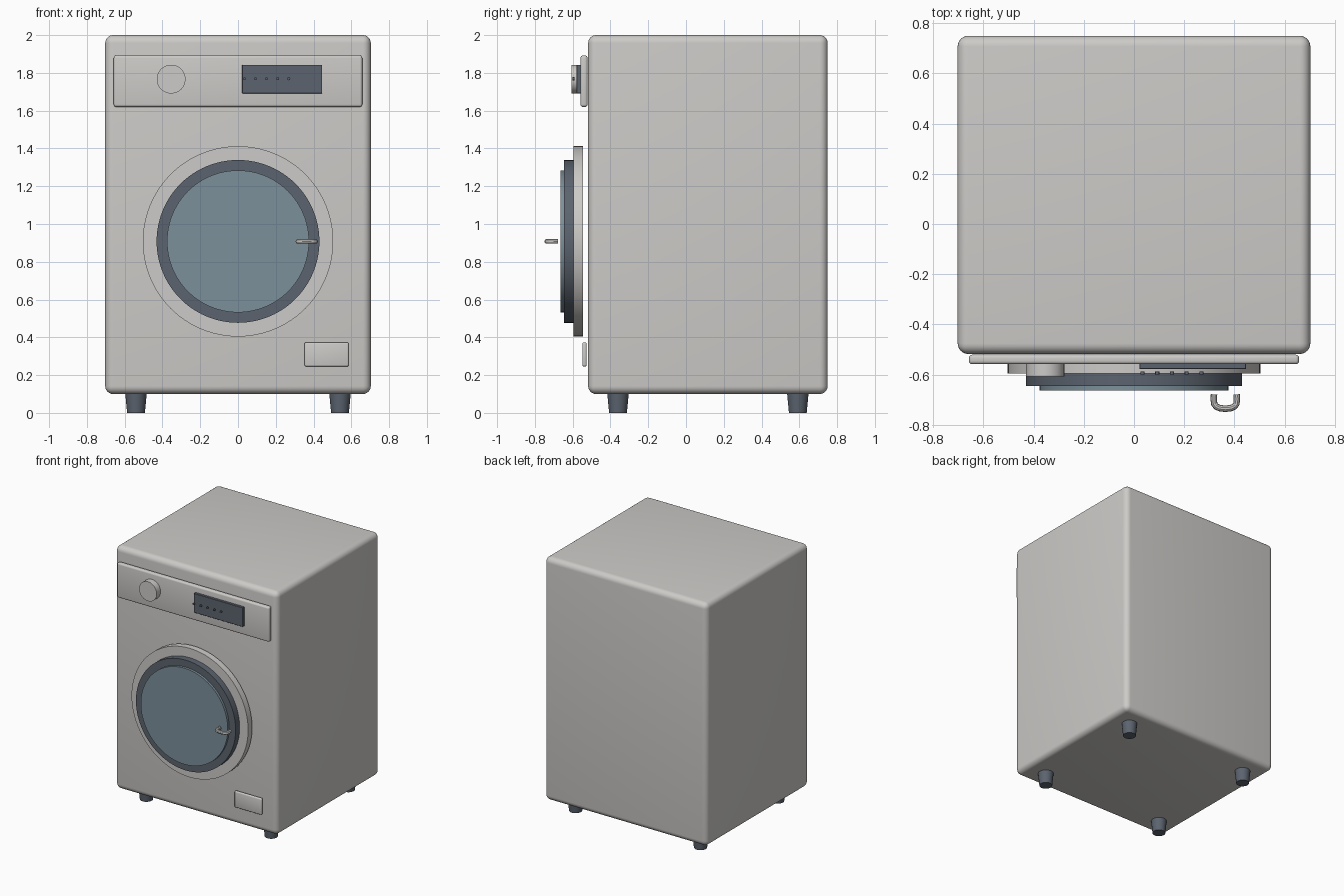
import bpy, math
from mathutils import Vector

if "Cube" in bpy.data.objects:
    bpy.data.objects.remove(bpy.data.objects["Cube"])


def lin(c):
    return c / 12.92 if c <= 0.04045 else ((c + 0.055) / 1.055) ** 2.4


def material(name, r, g, b):
    m = bpy.data.materials.new(name)
    m.diffuse_color = (lin(r / 255), lin(g / 255), lin(b / 255), 1)
    m.use_nodes = True
    m.node_tree.nodes["Principled BSDF"].inputs["Base Color"].default_value = m.diffuse_color
    return m


ENAMEL = material("warm_white_enamel", 205, 203, 200)
DARK = material("dark_slate", 92, 100, 111)
GLASS = material("blue_grey_glass", 124, 144, 154)


def finish(obj, name, mat, bevel=0, segments=4):
    obj.name = name
    obj.data.materials.append(mat)
    bpy.ops.object.transform_apply(location=False, rotation=True, scale=True)
    if bevel:
        mod = obj.modifiers.new("rounded_edges", "BEVEL")
        mod.width = bevel
        mod.segments = segments
        mod.limit_method = "ANGLE"
        bpy.ops.object.modifier_apply(modifier=mod.name)
    bpy.ops.object.shade_smooth_by_angle(angle=math.radians(35))
    return obj


def box(name, x, y, z, mat, bevel=0, segments=4):
    """Box from (min, max) ranges."""
    lo, hi = Vector((x[0], y[0], z[0])), Vector((x[1], y[1], z[1]))
    bpy.ops.mesh.primitive_cube_add(size=1, location=(lo + hi) / 2)
    obj = bpy.context.object
    obj.scale = hi - lo
    return finish(obj, name, mat, bevel, segments)


def disc(name, x, z, radius, y, mat, sides=64, bevel=0):
    """Cylinder along y between the two y values."""
    bpy.ops.mesh.primitive_cylinder_add(
        vertices=sides, radius=radius, depth=y[1] - y[0],
        location=(x, sum(y) / 2, z), rotation=(math.pi / 2, 0, 0))
    return finish(bpy.context.object, name, mat, bevel, 2)


# Cabinet
box("cabinet", (-0.703, 0.703), (-0.518, 0.75), (0.10, 2.0), ENAMEL, 0.042, 6)

# Control panel with knob, display and buttons
box("control_panel", (-0.658, 0.658), (-0.559, -0.521), (1.62, 1.892), ENAMEL, 0.013)
disc("program_knob", -0.354, 1.767, 0.076, (-0.607, -0.556), ENAMEL, 48)
box("display", (0.022, 0.446), (-0.579, -0.556), (1.692, 1.843), DARK, 0.002, 1)
for i in range(5):
    disc(f"button_{i + 1}", 0.034 + 0.0587 * i, 1.769, 0.008, (-0.6, -0.589), DARK, 16)

# Round door: outer ring, dark rim, window
DOOR_Z = 0.908
disc("door_ring", 0, DOOR_Z, 0.504, (-0.595, -0.545), ENAMEL, 96)
disc("door_rim", 0, DOOR_Z, 0.431, (-0.645, -0.592), DARK, 96)
disc("door_window", 0, DOOR_Z, 0.376, (-0.664, -0.642), GLASS, 96)

# U-shaped door handle, a swept tube opening towards the door
curve = bpy.data.curves.new("door_handle", "CURVE")
curve.dimensions = "3D"
curve.bevel_depth = 0.013
curve.bevel_resolution = 3
curve.use_fill_caps = True
half_u = [(0.045, -0.679), (0.046, -0.70), (0.044, -0.717), (0.036, -0.728), (0.022, -0.734)]
path = [(-x, y) for x, y in half_u] + [(0, -0.7365)] + half_u[::-1]
spline = curve.splines.new("POLY")
spline.points.add(len(path) - 1)
for p, (x, y) in zip(spline.points, path):
    p.co = (0.364 + x, y, DOOR_Z, 1)
handle = bpy.data.objects.new("door_handle", curve)
bpy.context.collection.objects.link(handle)
bpy.ops.object.select_all(action="DESELECT")
bpy.context.view_layer.objects.active = handle
handle.select_set(True)
bpy.ops.object.convert(target="MESH")
finish(bpy.context.object, "door_handle", ENAMEL)

# Pump filter cover
box("filter_cover", (0.352, 0.586), (-0.549, -0.526), (0.246, 0.373), ENAMEL, 0.008, 3)

# Tapered feet
for sx, side in ((-1, "left"), (1, "right")):
    for y, end in ((-0.36, "front"), (0.592, "back")):
        bpy.ops.mesh.primitive_cone_add(
            vertices=32, radius1=0.047, radius2=0.058, depth=0.115,
            location=(sx * 0.54, y, 0.0575))
        finish(bpy.context.object, f"{end}_{side}_foot", DARK)
